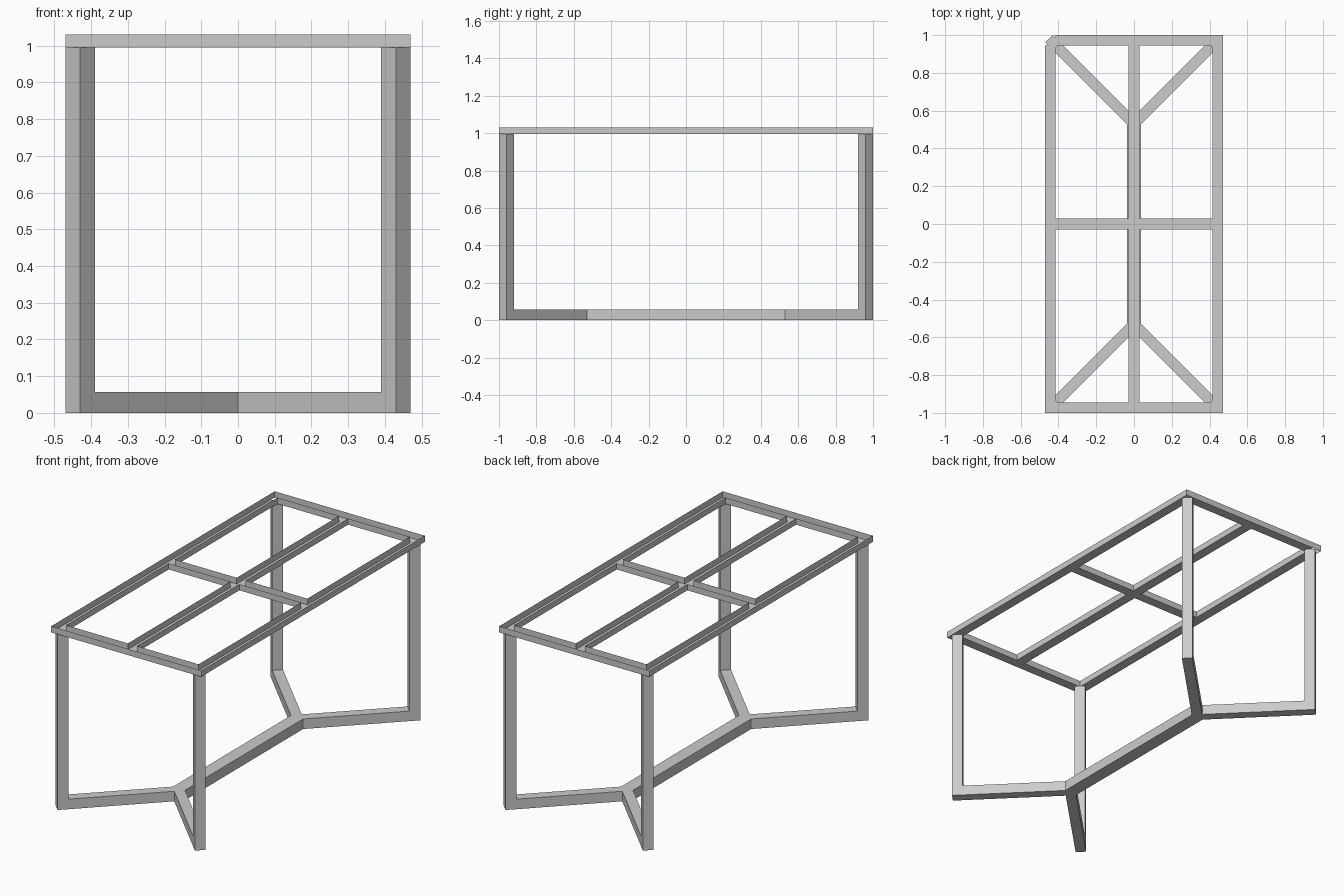
import bpy
import bmesh

if "Cube" in bpy.data.objects:
    bpy.data.objects.remove(bpy.data.objects["Cube"])

H_BASE, Z_FLOOR, Z_TOP = 0.057, 0.995, 1.03


def finish(bm, name, fix_normals=True):
    if fix_normals:
        bmesh.ops.recalc_face_normals(bm, faces=bm.faces[:])
    mesh = bpy.data.meshes.new(name)
    bm.to_mesh(mesh)
    bm.free()
    obj = bpy.data.objects.new(name, mesh)
    bpy.context.collection.objects.link(obj)
    return obj


def prism(name, outline, z0, z1):
    bm = bmesh.new()
    face = bm.faces.new([bm.verts.new((x, y, z0)) for x, y in outline])
    ext = bmesh.ops.extrude_face_region(bm, geom=[face], use_keep_orig=True)
    for v in ext["geom"]:
        if isinstance(v, bmesh.types.BMVert):
            v.co.z = z1
    return finish(bm, name)


# Base: central stretcher with a fork to each pair of legs
right = [(0.038, 0.528), (0.47, 0.96), (0.43, 1.0)]
back = right + [(0, 0.57)] + [(-x, y) for x, y in reversed(right)]
prism("base_stretcher", back + [(-x, -y) for x, y in back], 0, H_BASE)

# Legs: square posts turned 45 degrees
for sx, nx in ((-1, "left"), (1, "right")):
    for sy, ny in ((-1, "front"), (1, "back")):
        cx, cy, r = 0.43 * sx, 0.96 * sy, 0.04
        prism(f"{ny}_{nx}_leg",
              [(cx + r, cy), (cx, cy + r), (cx - r, cy), (cx, cy - r)],
              H_BASE, Z_FLOOR)

# Top frame: open-topped channels around four panes
xs = [-0.47, -0.415, -0.028, 0.028, 0.415, 0.47]
ys = [-1.0, -0.945, -0.028, 0.028, 0.945, 1.0]
bm = bmesh.new()
grid = [[bm.verts.new((x, y, Z_FLOOR)) for y in ys] for x in xs]
for i in range(5):
    for j in range(5):
        if i in (1, 3) and j in (1, 3):
            continue
        bm.faces.new([grid[i][j], grid[i][j + 1],
                      grid[i + 1][j + 1], grid[i + 1][j]])
# Channel side walls
edges = [e for e in bm.edges if e.is_boundary]
ext = bmesh.ops.extrude_edge_only(bm, edges=edges)
for v in ext["geom"]:
    if isinstance(v, bmesh.types.BMVert):
        v.co.z = Z_TOP
# Open floor at the back left corner
bm.faces.ensure_lookup_table()
gap = [f for f in bm.faces
       if f.calc_center_median().x < -0.42 and f.calc_center_median().y > 0.95
       and abs(f.normal.z if f.normal.length else 0) >= 0
       and all(abs(v.co.z - Z_FLOOR) < 1e-4 for v in f.verts)]
bmesh.ops.delete(bm, geom=gap, context='FACES_ONLY')
finish(bm, "top_frame")
